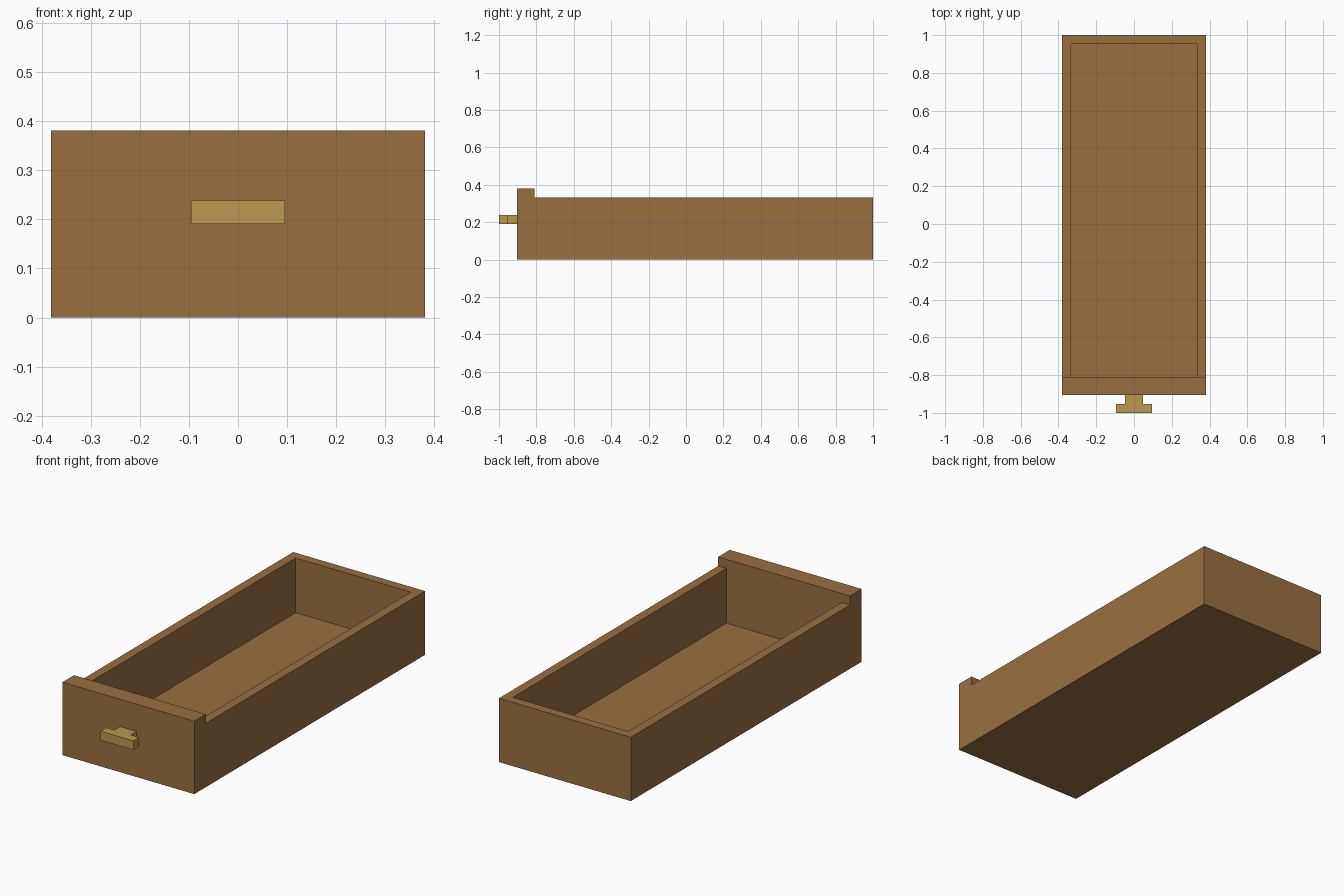
import bpy
import bmesh
from mathutils import Vector

cube = bpy.data.objects.get("Cube")
if cube:
    bpy.data.objects.remove(cube, do_unlink=True)

U = 1 / 21                      # board thickness
HALF_W = 8 * U                  # half width of the drawer
FRONT, BACK = -19 * U, 1.0      # drawer ends, without the handle
PANEL_BACK = FRONT + 2 * U      # inner side of the thick front panel
WALL_TOP, PANEL_TOP = 7 * U, 8 * U


def make_material(name, rgb):
    mat = bpy.data.materials.new(name)
    mat.use_nodes = True
    colour = (*rgb, 1.0)
    mat.diffuse_color = colour
    bsdf = next(n for n in mat.node_tree.nodes if n.type == 'BSDF_PRINCIPLED')
    bsdf.inputs["Base Color"].default_value = colour
    bsdf.inputs["Roughness"].default_value = 0.8
    return mat


def add_object(name, bm, mat):
    bmesh.ops.recalc_face_normals(bm, faces=bm.faces[:])
    mesh = bpy.data.meshes.new(name)
    bm.to_mesh(mesh)
    bm.free()
    mesh.materials.append(mat)
    obj = bpy.data.objects.new(name, mesh)
    bpy.context.collection.objects.link(obj)
    return obj


def extrude_outline(bm, points, z0, z1):
    """Solid prism from an outline in the ground plane."""
    face = bm.faces.new([bm.verts.new((x, y, z0)) for x, y in points])
    result = bmesh.ops.extrude_face_region(bm, geom=[face], use_keep_orig=True)
    verts = [v for v in result["geom"] if isinstance(v, bmesh.types.BMVert)]
    bmesh.ops.translate(bm, verts=verts, vec=(0, 0, z1 - z0))


def push_faces(bm, faces, dz):
    """Raise or sink top faces, leaving walls behind them."""
    result = bmesh.ops.extrude_face_region(bm, geom=faces)
    verts = [v for v in result["geom"] if isinstance(v, bmesh.types.BMVert)]
    bmesh.ops.translate(bm, verts=verts, vec=(0, 0, dz))
    old = [f for f in faces if f.is_valid]
    if old:
        bmesh.ops.delete(bm, geom=old, context='FACES')


wood = make_material("brown wood", (0.323, 0.159, 0.051))
brass = make_material("pale brass", (0.509, 0.309, 0.080))

# Drawer body: a block with a raised front panel and a sunken tray
bm = bmesh.new()
extrude_outline(bm, [(-HALF_W, FRONT), (HALF_W, FRONT),
                     (HALF_W, BACK), (-HALF_W, BACK)], 0, WALL_TOP)
inner = HALF_W - U
cuts = [((0, PANEL_BACK, 0), (0, 1, 0)), ((0, BACK - U, 0), (0, 1, 0)),
        ((-inner, 0, 0), (1, 0, 0)), ((inner, 0, 0), (1, 0, 0))]
for point, normal in cuts:
    bmesh.ops.bisect_plane(bm, geom=bm.verts[:] + bm.edges[:] + bm.faces[:],
                           plane_co=Vector(point), plane_no=Vector(normal))
top = [f for f in bm.faces if f.calc_center_median().z > WALL_TOP - 0.001]
panel, tray = [], []
for f in top:
    c = f.calc_center_median()
    if c.y < PANEL_BACK:
        panel.append(f)
    elif c.y < BACK - U and abs(c.x) < inner:
        tray.append(f)
push_faces(bm, tray, U - WALL_TOP)
push_faces(bm, panel, PANEL_TOP - WALL_TOP)
bmesh.ops.recalc_face_normals(bm, faces=bm.faces[:])
bmesh.ops.dissolve_limit(bm, angle_limit=0.01, verts=bm.verts[:], edges=bm.edges[:])
add_object("drawer_body", bm, wood)

# Handle: T-shaped outline with a short stem and a wider grip
bm = bmesh.new()
half = [(U, FRONT), (U, FRONT - U), (2 * U, FRONT - U), (2 * U, FRONT - 2 * U)]
outline = half + [(-x, y) for x, y in reversed(half)]
extrude_outline(bm, outline, 4 * U, 5 * U)
add_object("drawer_handle", bm, brass)
